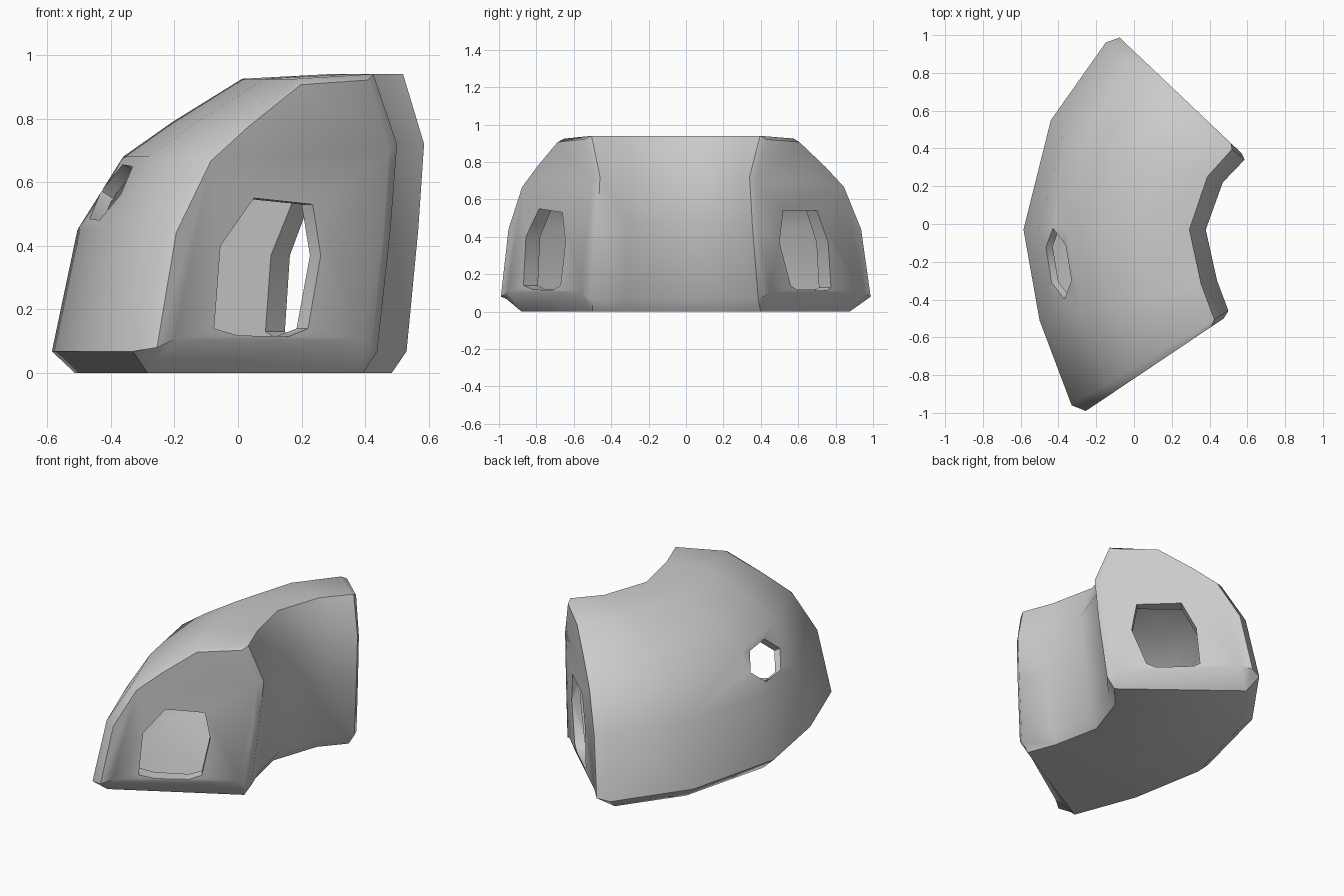
import bpy, bmesh, math
from mathutils import Vector

if "Cube" in bpy.data.objects:
    bpy.data.objects.remove(bpy.data.objects["Cube"])

# Cross-section: (fraction from outer to inner wall, height)
PROFILE = [(.075, 0), (0, .068), (.083, .45), (.232, .68), (.394, .79), (.62, .925),
           (.91, .94), (1, .72), (.975, .45), (.925, .068), (.88, 0)]
# Stations along the bend: (outer point, inner point) in plan
STATIONS = [((-.33, -.96), (.50, -.46)), ((-.50, -.51), (.44, -.30)),
            ((-.585, -.03), (.38, -.03)), ((-.44, .55), (.47, .22)),
            ((-.15, .96), (.585, .34))]
STATIONS = [(Vector(a), Vector(b)) for a, b in STATIONS]
CAPS = [(Vector((-.27, -1)), Vector((.49, -.49))), (Vector((-.09, 1)), Vector((.585, .36)))]


def blend(s, t, f):
    return s[0].lerp(t[0], f), s[1].lerp(t[1], f)


def ring(station, profile, nxt=None):
    pts = []
    for t, z in profile:
        s = blend(station, nxt, .1) if nxt and z == 0 else station
        p = s[0].lerp(s[1], t)
        pts.append(Vector((p.x, p.y, z)))
    return pts


def loft(name, rings):
    bm = bmesh.new()
    rows = [[bm.verts.new(p) for p in r] for r in rings]
    n = len(rows[0])
    for a, b in zip(rows, rows[1:]):
        for i in range(n):
            j = (i + 1) % n
            bm.faces.new((a[i], a[j], b[j], b[i]))
    bm.faces.new(rows[0])
    bm.faces.new(rows[-1])
    bmesh.ops.recalc_face_normals(bm, faces=bm.faces)
    me = bpy.data.meshes.new(name)
    bm.to_mesh(me)
    bm.free()
    ob = bpy.data.objects.new(name, me)
    bpy.context.collection.objects.link(ob)
    return ob


def prism(name, pts, normal, depth):
    d = Vector(normal).normalized() * depth
    return loft(name, [[p - d for p in pts], [p + d for p in pts]])


# Bent shelter body with slightly inset end faces
cap_profile = [(.5 + (t - .5) * .96, max(.09, z * .98)) for t, z in PROFILE]
cap_profile = [(t, .105 if PROFILE[i][1] == 0 else z - (.01 if PROFILE[i][1] == .068 else 0))
               for i, (t, z) in enumerate(cap_profile)]
S = STATIONS
body = loft("tunnel_body",
            [ring(CAPS[0], cap_profile), ring(S[0], PROFILE, S[1])]
            + [ring(s, PROFILE) for s in S[1:-1]]
            + [ring(S[-1], PROFILE, S[-2]), ring(CAPS[1], cap_profile)])

# Hollow interior
inner = [(.49 + (t - .49) * .87, .46 + (z - .46) * .87) for t, z in PROFILE]
path = [blend(S[0], S[1], .1)] + S[1:-1] + [blend(S[-1], S[-2], .1)]
cavity = loft("cavity_cutter", [ring(s, inner) for s in path])


# Doorways in the two end faces
def on_cap(cap, pts, axis):
    out = []
    for v, z in pts:
        f = (v - cap[0][axis]) / (cap[1][axis] - cap[0][axis])
        p = cap[0] + (cap[1] - cap[0]) * f
        out.append(Vector((p.x, p.y, z)))
    e = cap[1] - cap[0]
    return out, (e.y, -e.x, 0)


front = [(.05, .55), (.235, .53), (.26, .37), (.22, .14), (.16, .115), (0, .118),
         (-.075, .14), (-.055, .40)]
back = [(.52, .54), (.70, .54), (.76, .37), (.775, .13), (.75, .112), (.60, .112),
        (.56, .14), (.50, .37)]
cutters = [cavity,
           prism("front_door_cutter", *on_cap(CAPS[0], front, 0), .16),
           prism("back_door_cutter", *on_cap(CAPS[1], back, 1), .16)]

# Hexagonal window in the outer wall
n = Vector((-.84, -.09, .53)).normalized()
along = Vector((.12, -1, 0)).normalized()
up = n.cross(along).normalized()
c = Vector((-.395, -.21, .565))
hexa = [c + along * .19 * math.cos(i * math.pi / 3) + up * .115 * math.sin(i * math.pi / 3)
        for i in range(6)]
cutters.append(prism("window_cutter", hexa, n, .16))

for cut in cutters:
    cut.hide_render = True
    m = body.modifiers.new(cut.name, 'BOOLEAN')
    m.operation = 'DIFFERENCE'
    m.solver = 'EXACT'
    m.object = cut

# Bake the openings, remove cutters, smooth
dg = bpy.context.evaluated_depsgraph_get()
mesh = bpy.data.meshes.new_from_object(body.evaluated_get(dg))
body.modifiers.clear()
body.data = mesh
for cut in cutters:
    bpy.data.objects.remove(cut)
bpy.context.view_layer.objects.active = body
body.select_set(True)
bpy.ops.object.shade_smooth_by_angle(angle=math.radians(50))
